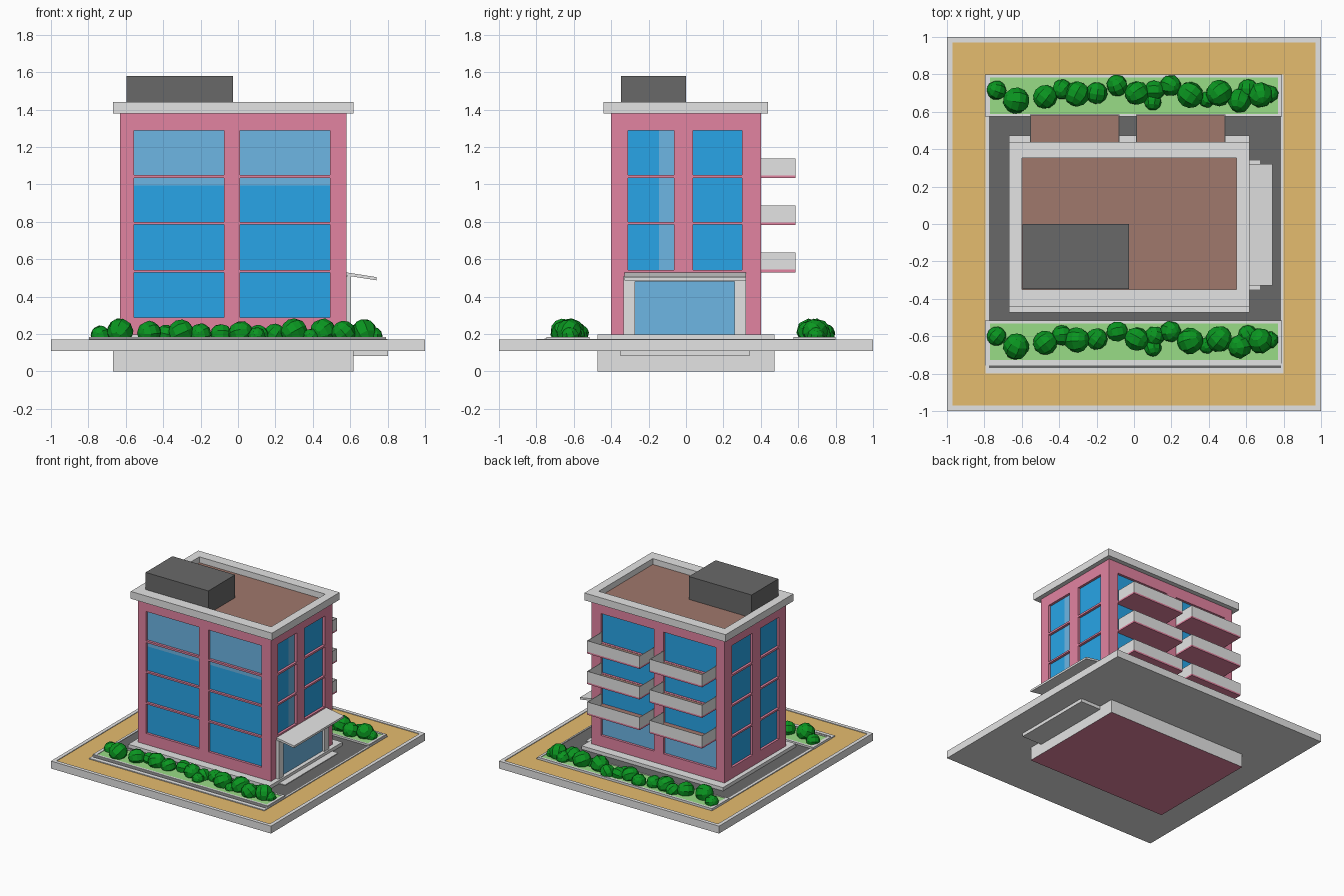
import bpy, bmesh, random
from mathutils import Vector, Euler

if "Cube" in bpy.data.objects:
    bpy.data.objects.remove(bpy.data.objects["Cube"])

random.seed(4)


def mat(name, r, g, b):
    lin = lambda c: ((c / 255 + 0.055) / 1.055) ** 2.4 if c > 10 else c / 255 / 12.92
    m = bpy.data.materials.new(name)
    m.diffuse_color = (lin(r), lin(g), lin(b), 1)
    m.use_nodes = True
    m.node_tree.nodes["Principled BSDF"].inputs["Base Color"].default_value = m.diffuse_color
    return m


GREY = mat("light grey", 228, 228, 228)
DARK = mat("dark grey", 105, 105, 105)
PINK = mat("pink wall", 226, 131, 161)
BROWN = mat("brown deck", 160, 120, 108)
TAN = mat("tan paving", 229, 188, 110)
BLUE = mat("blue glass", 40, 165, 231)
PALE = mat("pale blue glass", 109, 182, 228)
LAWN = mat("lawn green", 153, 220, 134)
LEAF = mat("leaf green", 10, 150, 32)


def finish(name, bm, mats):
    me = bpy.data.meshes.new(name)
    bm.to_mesh(me)
    bm.free()
    for m in mats:
        me.materials.append(m)
    ob = bpy.data.objects.new(name, me)
    bpy.context.scene.collection.objects.link(ob)
    return ob


def paint_by_direction(bm):
    """Material slots: 0 sides, 1 top, 2 underside."""
    bm.normal_update()
    for f in bm.faces:
        f.material_index = 1 if f.normal.z > 0.7 else 2 if f.normal.z < -0.7 else 0


def boxes(name, parts, side, top=None, under=None):
    """One object from boxes given as (x0, x1, y0, y1, z0, z1)."""
    bm = bmesh.new()
    for x0, x1, y0, y1, z0, z1 in parts:
        for v in bmesh.ops.create_cube(bm, size=1)["verts"]:
            v.co = (x1 if v.co.x > 0 else x0, y1 if v.co.y > 0 else y0,
                    z1 if v.co.z > 0 else z0)
    paint_by_direction(bm)
    return finish(name, bm, [side, top or side, under or side])


def ring(name, outer, inner, z0, z1, side):
    """Rectangular frame lying flat; outer and inner are (x0, x1, y0, y1)."""
    bm = bmesh.new()

    def loop(r, z):
        x0, x1, y0, y1 = r
        return [bm.verts.new(p) for p in
                ((x0, y0, z), (x1, y0, z), (x1, y1, z), (x0, y1, z))]
    loops = [loop(outer, z0), loop(outer, z1), loop(inner, z1), loop(inner, z0)]
    for a, b in zip(loops, loops[1:] + loops[:1]):
        for i in range(4):
            j = (i + 1) % 4
            bm.faces.new((a[i], a[j], b[j], b[i]))
    bmesh.ops.recalc_face_normals(bm, faces=bm.faces)
    return finish(name, bm, [side])


# --- ground plate, pavement and foundation
boxes("paving", [(-0.97, 0.97, -0.97, 0.97, 0.11, 0.166)], GREY, TAN, GREY)
ring("plate_rim", (-1, 1, -1, 1), (-0.97, 0.97, -0.97, 0.97), 0.11, 0.171, GREY)
boxes("forecourt", [(-0.775, 0.785, -0.775, 0.775, 0.15, 0.169)], DARK)
ring("curb", (-0.795, 0.8, -0.8, 0.8), (-0.775, 0.787, -0.77, 0.775), 0.15, 0.173, GREY)
boxes("foundation", [(-0.667, 0.618, -0.473, 0.473, 0, 0.197)], GREY, GREY, PINK)
boxes("entrance_footing", [(0.6, 0.803, -0.35, 0.34, 0.083, 0.15)], GREY)
boxes("entrance_step", [(0.6, 0.673, -0.35, 0.34, 0.16, 0.174)], GREY)

# --- walls with recessed windows
ROWS = [(0.288, 0.528), (0.542, 0.784), (0.798, 1.033), (1.049, 1.289)]


def wall(name, normal, dist, u0, u1, cols, rows, pale, cuts_u=(), cuts_z=()):
    n, up = Vector(normal), Vector((0, 0, 1))
    u_dir = up.cross(n)
    us = sorted({u0, u1, *cuts_u, *(c for p in cols for c in p)})
    zs = sorted({0.19, 1.385, *cuts_z, *(c for p in rows for c in p)})
    inside = lambda c, spans: any(a < c < b for a, b in spans)
    bm = bmesh.new()
    grid = [[bm.verts.new(n * dist + u_dir * u + up * z) for u in us] for z in zs]
    panes = []
    for j in range(len(zs) - 1):
        for i in range(len(us) - 1):
            f = bm.faces.new((grid[j][i], grid[j][i + 1], grid[j + 1][i + 1], grid[j + 1][i]))
            u, z = (us[i] + us[i + 1]) / 2, (zs[j] + zs[j + 1]) / 2
            if inside(u, cols) and inside(z, rows):
                f.material_index = 2 if pale(u, z) else 1
                panes.append(f)
    bm.normal_update()
    reveals = bmesh.ops.inset_region(bm, faces=panes, thickness=0, depth=-0.02)["faces"]
    for f in reveals:
        f.material_index = 0
    return finish(name, bm, [PINK, BLUE, PALE])


wall("front_wall", (0, -1, 0), 0.40, -0.63, 0.58, [(-0.555, -0.075), (0.012, 0.492)],
     ROWS, lambda u, z: z > 0.995, cuts_z=(0.995,))
wall("right_wall", (1, 0, 0), 0.58, -0.40, 0.40, [(-0.31, -0.065), (0.037, 0.30)],
     ROWS[1:], lambda u, z: -0.145 < u < 0, cuts_u=(-0.145,))
wall("back_wall", (0, 1, 0), 0.40, -0.58, 0.63, [(-0.492, -0.012), (0.075, 0.555)],
     ROWS, lambda u, z: z < 0.53)
wall("left_wall", (-1, 0, 0), 0.63, -0.40, 0.40, [(-0.30, -0.037), (0.065, 0.31)],
     ROWS, lambda u, z: False)

# --- roof
ring("parapet", (-0.667, 0.617, -0.44, 0.438), (-0.598, 0.547, -0.35, 0.352), 1.38, 1.44, GREY)
boxes("roof_deck", [(-0.598, 0.547, -0.35, 0.352, 1.375, 1.392)], BROWN)
boxes("roof_housing", [(-0.596, -0.026, -0.348, 0.0, 1.39, 1.58)], DARK)

# --- back balconies
T = 0.005
for k, z in enumerate((0.53, 0.782, 1.033)):
    for side, x0, x1 in (("left", -0.555, -0.077), ("right", 0.012, 0.49)):
        boxes(f"balcony_floor_{side}_{k}", [(x0, x1, 0.39, 0.585, z, z + 0.014)],
              PINK, BROWN, PINK)
        a, b = z + 0.014, z + 0.105
        boxes(f"balcony_rail_{side}_{k}", [(x0, x1, 0.585 - T, 0.585, a, b),
                                           (x0, x0 + T, 0.4, 0.585 - T, a, b),
                                           (x1 - T, x1, 0.4, 0.585 - T, a, b)], GREY)

# --- entrance
boxes("door_frame", [(0.575, 0.605, -0.335, -0.272, 0.195, 0.51),
                     (0.575, 0.605, 0.26, 0.32, 0.195, 0.51),
                     (0.575, 0.605, -0.272, 0.26, 0.48, 0.51)], GREY)
boxes("door_glass", [(0.578, 0.586, -0.272, 0.26, 0.197, 0.48)], PALE)
canopy = boxes("canopy", [(0.575, 0.74, -0.33, 0.32, 0.513, 0.53)], GREY)
for v in canopy.data.vertices:
    if v.co.x > 0.7:
        v.co.z -= 0.026

# --- planting beds and bushes: x, y from the bed centre, radius
BUSHES = [(-0.735, 0.03, 0.05), (-0.63, -0.025, 0.068), (-0.475, -0.005, 0.062),
          (-0.385, 0.035, 0.052), (-0.305, 0.01, 0.065), (-0.2, 0.015, 0.056),
          (-0.09, 0.055, 0.055), (0.015, 0.015, 0.062), (0.1, -0.03, 0.046),
          (0.11, 0.03, 0.052), (0.195, 0.055, 0.055), (0.3, 0.005, 0.068),
          (0.39, -0.02, 0.042), (0.455, 0.015, 0.068), (0.565, -0.025, 0.062),
          (0.61, 0.035, 0.052), (0.675, 0.005, 0.066), (0.725, 0.01, 0.046)]
for side, yc, y0, y1 in (("front", -0.625, -0.745, -0.515), ("back", 0.69, 0.575, 0.80)):
    lawn = (-0.77, 0.77, yc - 0.103, yc + 0.092)
    ring(f"{side}_bed_border", (-0.797, 0.79, y0, y1), lawn, 0.16, 0.184, GREY)
    boxes(f"{side}_lawn", [(*lawn, 0.16, 0.18)], LAWN)
    bm = bmesh.new()
    for x, y, r in BUSHES:
        vs = bmesh.ops.create_uvsphere(bm, u_segments=8, v_segments=6, radius=r * 1.05)["verts"]
        rot = Euler([random.uniform(0, 6) for _ in range(3)]).to_matrix()
        for v in vs:
            v.co = rot @ v.co + Vector((x, yc + y - 0.005, 0.138 + 1.1 * r))
    finish(f"{side}_bushes", bm, [LEAF])
# low ledge in front of the front bed
boxes("front_bed_ledge", [(-0.797, 0.79, -0.757, -0.745, 0.16, 0.176)], GREY)
